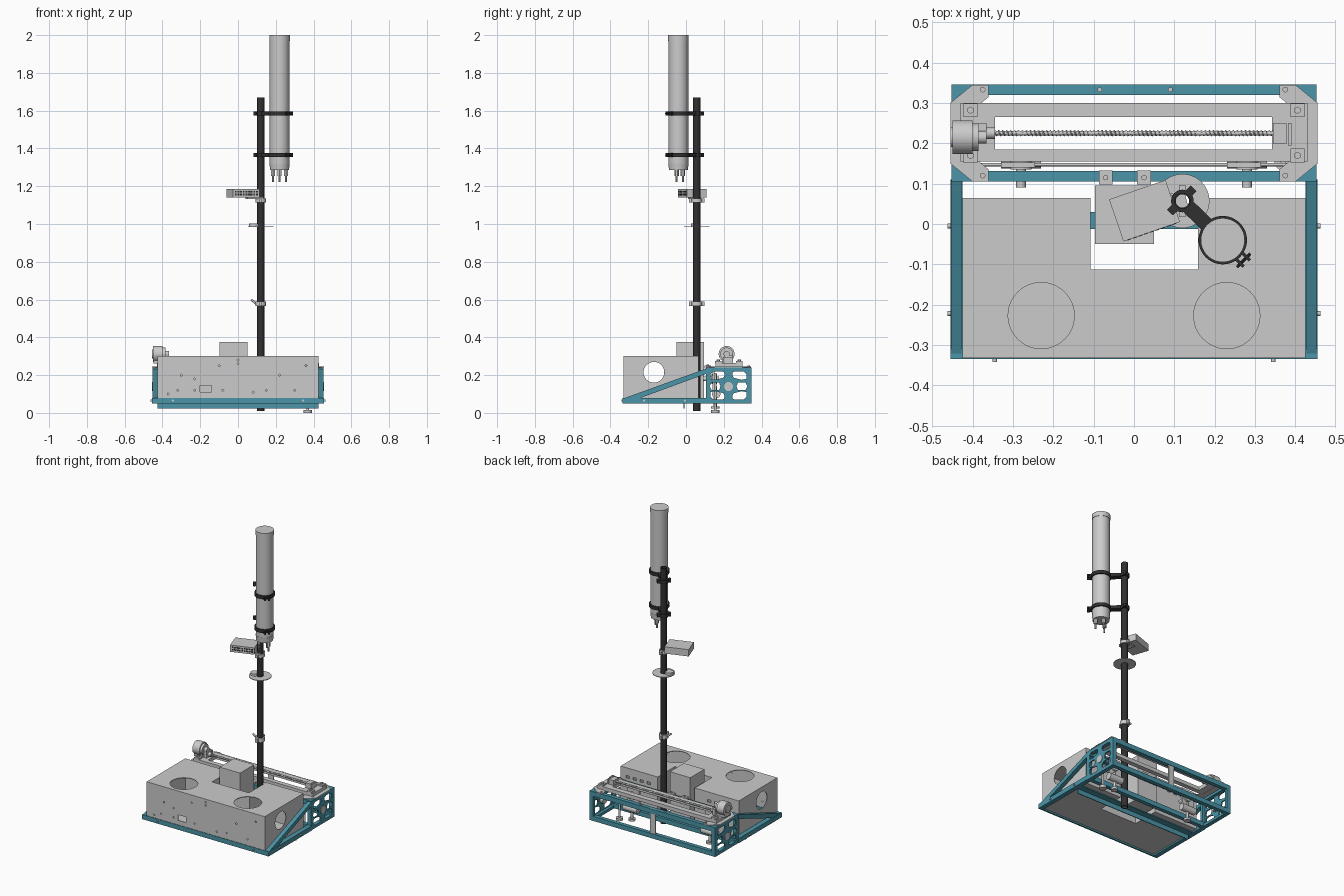
import bpy, bmesh, math
from mathutils import Vector, Matrix

if "Cube" in bpy.data.objects:
    bpy.data.objects.remove(bpy.data.objects["Cube"])

def material(name, rgb):
    m = bpy.data.materials.new(name)
    m.diffuse_color = (*rgb, 1)
    m.use_nodes = True
    m.node_tree.nodes["Principled BSDF"].inputs["Base Color"].default_value = m.diffuse_color
    return m

TEAL = material("teal_paint", (0.07, 0.30, 0.39))
DARK = material("dark_plastic", (0.03, 0.03, 0.03))

def add(name, me, mat=None):
    ob = bpy.data.objects.new(name, me)
    bpy.context.collection.objects.link(ob)
    if mat:
        me.materials.clear()
        me.materials.append(mat)
    return ob

def box(name, x, y, z, mat=None):
    """Axis-aligned block from (min, max) pairs."""
    bm = bmesh.new()
    bmesh.ops.create_cube(bm, size=1)
    for v in bm.verts:
        v.co = Vector([(a + b) / 2 + c * (b - a) for (a, b), c in zip((x, y, z), v.co)])
    me = bpy.data.meshes.new(name)
    bm.to_mesh(me)
    bm.free()
    return add(name, me, mat)

def cyl(name, p, q, r, mat=None, n=32, r2=None):
    """Cylinder or cone between two points."""
    p, q = Vector(p), Vector(q)
    d = q - p
    bm = bmesh.new()
    bmesh.ops.create_cone(bm, cap_ends=True, segments=n, radius1=r,
                          radius2=r if r2 is None else r2, depth=d.length)
    rot = d.to_track_quat('Z', 'Y').to_matrix().to_4x4()
    bm.transform(Matrix.Translation((p + q) / 2) @ rot)
    me = bpy.data.meshes.new(name)
    bm.to_mesh(me)
    bm.free()
    return add(name, me, mat)

def circle(cx, cy, r, n=32):
    return [(cx + r * math.cos(2 * math.pi * i / n), cy + r * math.sin(2 * math.pi * i / n)) for i in range(n)]

def rect(x0, x1, y0, y1):
    return [(x0, y0), (x1, y0), (x1, y1), (x0, y1)]

PLANES = {'xy': Matrix.Identity(4),
          'xz': Matrix(((1, 0, 0, 0), (0, 0, 1, 0), (0, 1, 0, 0), (0, 0, 0, 1))),
          'yz': Matrix(((0, 0, 1, 0), (1, 0, 0, 0), (0, 1, 0, 0), (0, 0, 0, 1)))}

def plate(name, plane, at, thick, loops, mat=None):
    """Flat sheet with holes: first loop is the outline, the rest are cutouts."""
    cu = bpy.data.curves.new(name, 'CURVE')
    cu.dimensions, cu.fill_mode, cu.extrude = '2D', 'BOTH', thick / 2
    for loop in loops:
        s = cu.splines.new('POLY')
        s.points.add(len(loop) - 1)
        for pt, (a, b) in zip(s.points, loop):
            pt.co = (a, b, 0, 1)
        s.use_cyclic_u = True
    tmp = bpy.data.objects.new("tmp", cu)
    me = bpy.data.meshes.new_from_object(tmp)
    bpy.data.objects.remove(tmp)
    bm = bmesh.new()
    bm.from_mesh(me)
    bmesh.ops.remove_doubles(bm, verts=bm.verts, dist=1e-5)
    bm.transform(PLANES[plane] @ Matrix.Translation((0, 0, at)))
    bmesh.ops.recalc_face_normals(bm, faces=bm.faces)
    bm.to_mesh(me)
    bm.free()
    return add(name, me, mat)

# Sheet-metal housing: U-shaped floor and lid, walls with openings
U = [(-.425, -.33), (.425, -.33), (.425, .065), (.16, .065), (.16, -.115),
     (-.11, -.115), (-.11, .065), (-.425, .065)]
T = .004
plate("housing_floor", 'xy', .062, T, [U])
plate("housing_lid", 'xy', .298, T, [U, circle(-.23, -.227, .082, 48), circle(.23, -.227, .082, 48)])
small = [(-.37, .1), (-.32, .12), (-.3, .2), (-.23, .12), (-.23, .18), (-.1, .25), (-.08, .12),
         (0, .26), (0, .28), (.08, .11), (.15, .12), (.22, .2), (.3, .12), (.36, .25)]
plate("housing_front", 'xz', -.33, T, [rect(-.425, .425, .06, .3), rect(-.2, -.14, .11, .145)]
      + [circle(x, z, .005, 8) for x, z in small])
for s in (-1, 1):
    plate("housing_side", 'yz', s * .423, T, [rect(-.33, .065, .06, .3), circle(-.17, .215, .055, 40)])
for x0, x1 in ((-.425, -.11), (.16, .425)):
    slots = [rect(x0 + .05 + i * .05, x0 + .075 + i * .05, .235, .25) for i in range(4)]
    plate("housing_back", 'xz', .063, T, [rect(x0, x1, .06, .3)] + slots)
for x in (-.11, .16):
    box("notch_side", (x - .002, x + .002), (-.115, .065), (.06, .3))
box("notch_front", (-.11, .16), (-.117, -.113), (.06, .3))

# Control box standing in the notch, with clips to the frame
box("control_box", (-.097, .05), (-.05, .095), (.08, .375))
for x in (-.07, .025):
    box("control_box_clip", (x - .017, x + .017), (.098, .133), (.235, .25))
    cyl("clip_bolt", (x, .115, .25), (x, .115, .256), .007, n=6)

# Base rails
box("front_rail", (-.455, .455), (-.335, -.325), (.05, .08), TEAL)
box("cross_angle_web", (-.425, .425), (-.013, -.008), (.022, .055), TEAL)
box("cross_angle_flange", (-.425, .425), (-.013, .03), (.052, .058), TEAL)
for y in (.105, .32):
    for z in (.05, .21):
        box("long_rail", (-.45, .45), (y, y + .026), (z, z + .03), TEAL)
for x in (-.085, .09):
    cyl("rail_bolt", (x, .333, .24), (x, .333, .246), .006, n=12)
box("centre_strut", (-.02, .02), (.335, .343), (.05, .24))

# Frame ends: side rail, brace, cut-out end plate, corner plate
for s in (-1, 1):
    X = sorted((s * .425, s * .455))
    box("side_rail", X, (-.335, .11), (.05, .08), TEAL)
    plate("side_brace", 'yz', s * .44, .026,
          [[(-.335, .055), (-.28, .065), (.11, .208), (.11, .235), (.08, .225), (-.335, .075)]], TEAL)
    holes = [circle(.225, .14, .014, 20)]
    for a in (-1, 1):
        holes.append([(.225 + a * c, d) for c, d in ((.05, .12), (.09, .12), (.1, .14), (.09, .16), (.05, .16), (.042, .14))])
        for b in (-1, 1):
            holes.append([(.225 + a * c, .145 + b * d) for c, d in
                          ((.02, .052), (.03, .04), (.07, .03), (.095, .035), (.095, .06), (.08, .075), (.035, .075), (.02, .068))])
    plate("end_plate", 'yz', s * .448, .008, [rect(.105, .346, .05, .24)] + holes, TEAL)
    cyl("end_hub", (s * .425, .225, .14), (s * .455, .225, .14), .024)
    for y in (.105, .328):
        box("end_post", sorted((s * .425, s * .45)), (y, y + .018), (.05, .24), TEAL)
    for z in (.05, .222):
        box("end_bar", sorted((s * .425, s * .45)), (.105, .346), (z, z + .018), TEAL)
    outline = [(.455, .3), (.4, .345), (.36, .345), (.36, .315), (.39, .29),
               (.39, .16), (.36, .135), (.36, .105), (.4, .105), (.455, .15)]
    plate("corner_plate", 'xy', .242, .005, [[(s * a, b) for a, b in outline]])
    for y in (.12, .333):
        cyl("corner_bolt", (s * .375, y, .244), (s * .375, y, .25), .007, n=12)
    for y in (.17, .282):
        box("slide_mount", sorted((s * .388, s * .423)), (y - .017, y + .017), (.262, .275))
        cyl("mount_bolt", (s * .405, y, .275), (s * .405, y, .283), .009, n=6)
    for y in (-.005, -.222):
        cyl("side_bolt", (s * .45, y, .065), (s * .462, y, .065), .006, n=12)
    cyl("front_bolt", (s * .345, -.33, .065), (s * .345, -.342, .065), .006, n=12)
    # Roller carriages hanging under the slide
    x = s * .28
    box("carriage_bracket", (x - .05, x + .035), (.14, .152), (.12, .238))
    cyl("carriage_pivot", (x, .09, .18), (x, .175, .18), .012, n=20)
    cyl("carriage_roller", (x, .135, .18), (x, .165, .18), .026)
    cyl("carriage_tube", (x - .05, .16, .1), (x + .05, .16, .1), .022)
    cyl("carriage_stem", (x, .155, .03), (x, .155, .14), .009, n=16)
    cyl("carriage_foot", (x, .155, .022), (x, .155, .035), .022, n=20)

# Linear slide: window frame, lead screw, bearings and motor
plate("slide_bed", 'xy', .253, .024, [rect(-.43, .43, .155, .3), rect(-.345, .342, .185, .265)])
cyl("guide_rod", (-.4, .147, .225), (.4, .147, .225), .004, n=12)
cyl("lead_screw", (-.38, .225, .283), (.37, .225, .283), .0055, n=16)
cu = bpy.data.curves.new("thread", 'CURVE')
cu.dimensions, cu.bevel_depth, cu.bevel_resolution = '3D', .002, 0
sp = cu.splines.new('POLY')
N = 70 * 10
sp.points.add(N)
for i, pt in enumerate(sp.points):
    a = 2 * math.pi * i / 10
    pt.co = (-.345 + .69 * i / N, .225 + .006 * math.cos(a), .283 + .006 * math.sin(a), 1)
tmp = bpy.data.objects.new("tmp", cu)
add("screw_thread", bpy.data.meshes.new_from_object(tmp))
bpy.data.objects.remove(tmp)
box("bearing_left", (-.385, -.365), (.2, .25), (.262, .305))
box("bearing_right", (.345, .378), (.2, .25), (.262, .297))
box("bearing_end_plate", (.382, .39), (.195, .25), (.262, .297))
cyl("screw_coupler", (-.365, .225, .283), (-.345, .225, .283), .014, n=20)
cyl("motor_body", (-.45, .215, .312), (-.4, .215, .312), .042, n=40)
cyl("motor_flange", (-.4, .215, .312), (-.385, .215, .312), .034, n=40)
cyl("motor_nose", (-.385, .215, .312), (-.365, .215, .312), .016, n=24)
cyl("motor_cap", (-.455, .215, .312), (-.45, .215, .312), .024)
box("motor_base", (-.448, -.39), (.19, .24), (.262, .285))
cyl("levelling_foot", (.37, .155, 0), (.37, .155, .016), .022, n=24)
cyl("levelling_stem", (.37, .155, .016), (.37, .155, .21), .007, n=16)

# Mast and its collars
PX, PY = .12, .057
plate("mast", 'xy', .84, 1.66, [circle(PX, PY, .02), circle(PX, PY, .0165)], DARK)
for z, h in ((.578, .026), (1.125, .02)):
    plate("mast_collar", 'xy', z, h, [circle(PX, PY, .028), circle(PX, PY, .02)])
    box("collar_ears", (PX - .008, PX + .008), (PY - .04, PY + .04), (z - h / 2, z + h / 2))
cyl("collar_lever", (PX - .02, PY, .575), (PX - .05, PY - .005, .6), .006, n=12)
plate("mast_disc", 'xy', .985, .004, [circle(PX, PY, .067, 48), circle(PX, PY, .02)])
cyl("disc_puck", (.085, PY - .005, .987), (.085, PY - .005, 1.002), .026, n=24)

# Tilted sensor head with a slotted front
head = Matrix.Translation((.026, .033, 1.163)) @ Matrix.Rotation(math.radians(19), 4, 'Z')
parts = [box("sensor_head", (-.074, .074), (-.055, .055), (-.022, .022))]
for i in range(9):
    for z in (-.011, .004):
        x = -.064 + i * .0148
        parts.append(box("sensor_slot", (x, x + .01), (-.0562, -.05), (z, z + .009), DARK))
for p in parts:
    p.data.transform(head)
plate("sensor_arm", 'xy', 1.136, .008, [[(.135, .04), (.125, .08), (.04, .055), (.05, .01)]])

# Antenna canister and connectors
CX, CY = .22, -.04
cyl("canister", (CX, CY, 1.315), (CX, CY, 1.985), .052, n=48)
plate("canister_top_rim", 'xy', 1.985, .03, [circle(CX, CY, .0545, 48)])
cyl("canister_base", (CX, CY, 1.285), (CX, CY, 1.32), .05, n=48, r2=.0535)
for dx, dy in ((-.034, -.01), (.034, -.01), (0, .024)):
    x, y = CX + dx, CY + dy
    cyl("connector_nut", (x, y, 1.255), (x, y, 1.288), .012, n=6)
    cyl("connector_pin", (x, y, 1.222), (x, y, 1.256), .005, n=12)

# Clamps joining canister to mast
d = Vector((CX - PX, CY - PY)).normalized()
n = Vector((-d.y, d.x))
P, C = Vector((PX, PY)), Vector((CX, CY))
def quad(o, a, b, w0, w1):
    return [tuple(o + d * i + n * j) for i, j in ((a, w0), (b, w0), (b, w1), (a, w1))]
for z in (1.365, 1.585):
    plate("canister_ring", 'xy', z, .022, [circle(CX, CY, .06, 48), circle(CX, CY, .052, 48)], DARK)
    plate("mast_ring", 'xy', z, .022, [circle(PX, PY, .028), circle(PX, PY, .019)], DARK)
    plate("clamp_arm", 'xy', z, .022, [quad(P, .023, .087, -.018, .018)], DARK)
    for w in (-.015, .007):
        plate("canister_ear", 'xy', z, .022, [quad(C, .055, .083, w, w + .008)], DARK)
    for s in (-1, 1):
        plate("mast_ear", 'xy', z, .022, [quad(P, -.012, .008, s * .025, s * .042)], DARK)
    a, b = C + d * .072 - n * .024, C + d * .072 + n * .024
    cyl("clamp_bolt", (*a, z), (*b, z), .004, DARK, n=10)

# Smooth curved sides, keep edges sharp
bpy.ops.object.select_all(action='SELECT')
bpy.context.view_layer.objects.active = bpy.context.selected_objects[0]
bpy.ops.object.shade_smooth_by_angle(angle=math.radians(32))
